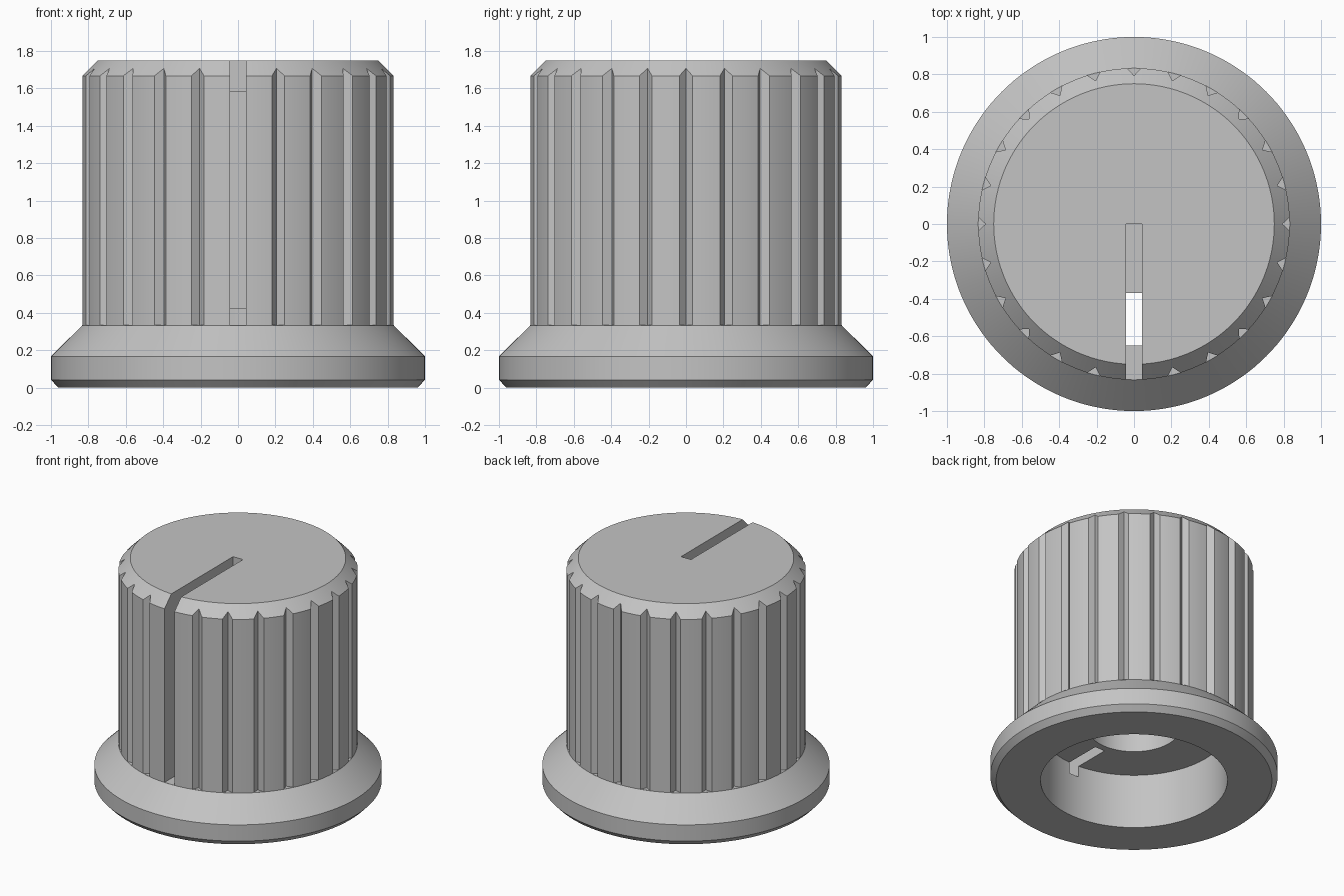
import bpy, bmesh, math
from mathutils import Vector, Matrix

if "Cube" in bpy.data.objects:
    bpy.data.objects.remove(bpy.data.objects["Cube"], do_unlink=True)

# Material
grey = bpy.data.materials.new("plain grey")
grey.use_nodes = True
colour = (0.55, 0.55, 0.55, 1)
grey.diffuse_color = colour
grey.node_tree.nodes["Principled BSDF"].inputs["Base Color"].default_value = colour


def make_object(name, bm):
    bmesh.ops.recalc_face_normals(bm, faces=bm.faces[:])
    mesh = bpy.data.meshes.new(name)
    bm.to_mesh(mesh)
    bm.free()
    obj = bpy.data.objects.new(name, mesh)
    bpy.context.collection.objects.link(obj)
    return obj


def add_prism(bm, points, offset, matrix=Matrix()):
    """Extrude a closed outline of points along offset."""
    face = bm.faces.new([bm.verts.new(matrix @ Vector(p)) for p in points])
    grown = bmesh.ops.extrude_face_region(bm, geom=[face], use_keep_orig=True)
    verts = [v for v in grown["geom"] if isinstance(v, bmesh.types.BMVert)]
    bmesh.ops.translate(bm, verts=verts, vec=offset)


def carve(target, cutter):
    cutter.hide_render = True
    mod = target.modifiers.new("carve", "BOOLEAN")
    mod.operation = "DIFFERENCE"
    mod.solver = "EXACT"
    mod.object = cutter
    bpy.context.view_layer.objects.active = target
    bpy.ops.object.modifier_apply(modifier=mod.name)
    bpy.data.objects.remove(cutter, do_unlink=True)


# Turned body: stepped shaft bore, flared skirt, grip and chamfered top
profile = [(0, 1.35), (0.32, 1.35), (0.32, 0.42), (0.65, 0.42), (0.65, 0),
           (0.96, 0), (1, 0.042), (1, 0.167), (0.833, 0.333),
           (0.833, 1.667), (0.75, 1.75), (0, 1.75)]
bm = bmesh.new()
verts = [bm.verts.new((0, -r, z)) for r, z in profile]
edges = [bm.edges.new(pair) for pair in zip(verts, verts[1:])]
bmesh.ops.spin(bm, geom=verts + edges, axis=(0, 0, 1), cent=(0, 0, 0),
               angle=math.tau, steps=144, use_merge=False)
bmesh.ops.remove_doubles(bm, verts=bm.verts[:], dist=0.0005)
knob = make_object("knob_body", bm)
knob.data.materials.append(grey)

# V-shaped grip flutes all round, leaving the front for the pointer slot
FLUTES = 24
TIP, OUTER = 0.793, 0.9
half = (OUTER - TIP) * 0.9
bm = bmesh.new()
for i in range(1, FLUTES):
    turn = Matrix.Rotation(math.tau * i / FLUTES, 4, "Z")
    outline = [(0, -TIP, 0.334), (half, -OUTER, 0.334), (-half, -OUTER, 0.334)]
    add_prism(bm, outline, (0, 0, 1.6), turn)
carve(knob, make_object("flute_cutter", bm))

# Pointer slot: shallow across the top, deep down the front side
slot = [(0, 1.9), (0, 1.585), (-0.37, 1.585), (-0.37, 0.334),
        (-1.1, 0.334), (-1.1, 1.9)]
WIDTH = 0.084
bm = bmesh.new()
add_prism(bm, [(-WIDTH / 2, y, z) for y, z in slot], (WIDTH, 0, 0))
carve(knob, make_object("slot_cutter", bm))

# Smooth round walls, crisp edges
bpy.ops.object.select_all(action="DESELECT")
knob.select_set(True)
bpy.context.view_layer.objects.active = knob
bpy.ops.object.shade_smooth_by_angle(angle=math.radians(25))
